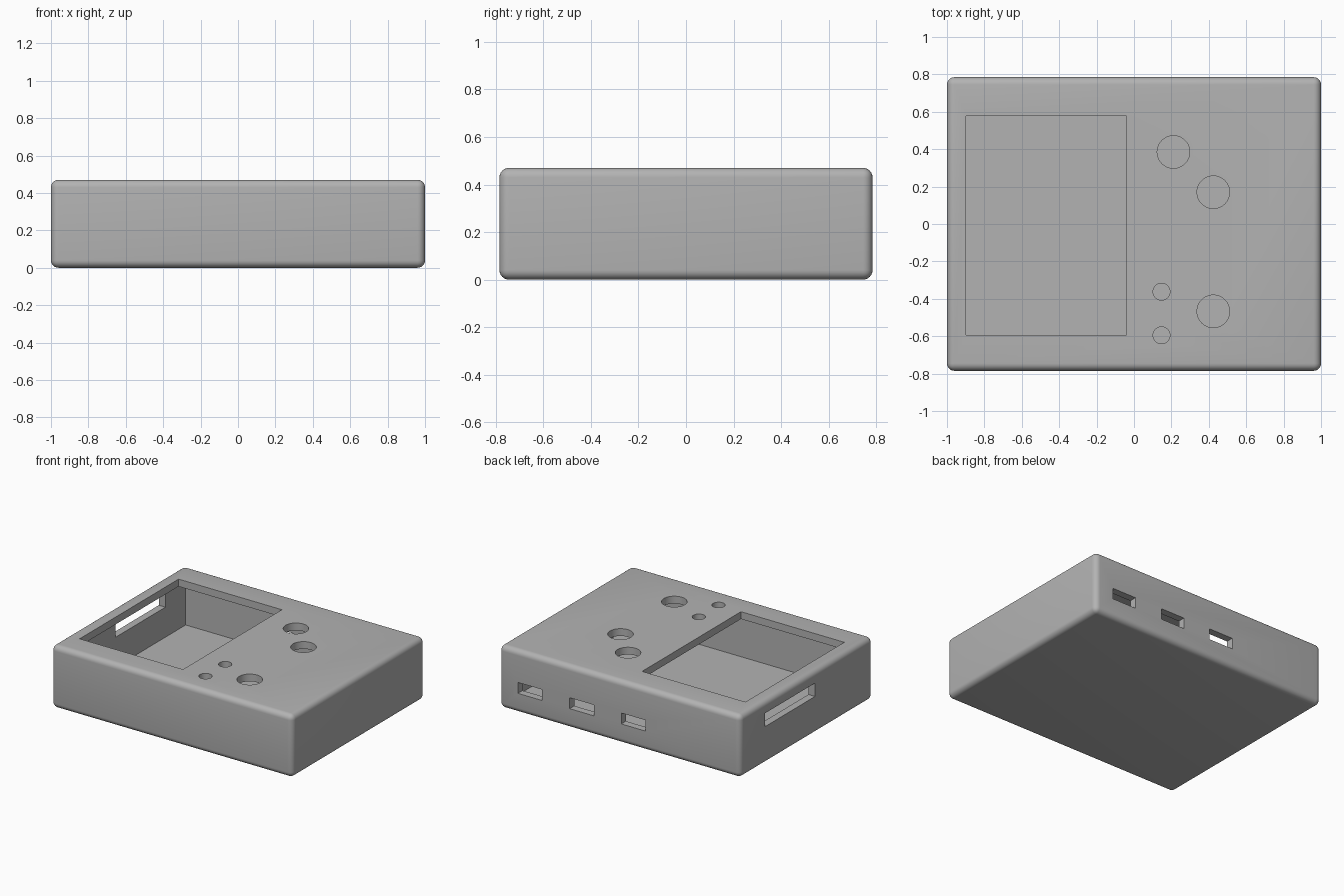
import bpy
import bmesh
import math
from mathutils import Matrix, Vector

default = bpy.data.objects.get("Cube")
if default:
    bpy.data.objects.remove(default, do_unlink=True)

W, D, H = 2.0, 1.57, 0.47   # outer size
T = 0.055                   # wall thickness
R = 0.04                    # outer edge radius

grey = bpy.data.materials.new("plain grey")
grey.use_nodes = True
colour = (0.45, 0.45, 0.45, 1)
grey.diffuse_color = colour
grey.node_tree.nodes["Principled BSDF"].inputs["Base Color"].default_value = colour


def finish(bm, name):
    mesh = bpy.data.meshes.new(name)
    bm.to_mesh(mesh)
    bm.free()
    mesh.materials.append(grey)
    obj = bpy.data.objects.new(name, mesh)
    bpy.context.collection.objects.link(obj)
    return obj


def box(name, low, high):
    low, high = Vector(low), Vector(high)
    bm = bmesh.new()
    place = Matrix.Translation((low + high) / 2) @ Matrix.Diagonal((high - low).to_4d())
    bmesh.ops.create_cube(bm, size=1, matrix=place)
    return finish(bm, name)


def drill(name, x, y, radius):
    bm = bmesh.new()
    bmesh.ops.create_cone(bm, cap_ends=True, segments=48, radius1=radius, radius2=radius,
                          depth=0.3, matrix=Matrix.Translation((x, y, H)))
    return finish(bm, name)


def apply_modifier(obj, mod):
    with bpy.context.temp_override(object=obj, active_object=obj):
        bpy.ops.object.modifier_apply(modifier=mod.name)


# Rounded outer case
case = box("case", (-W / 2, -D / 2, 0), (W / 2, D / 2, H))
bevel = case.modifiers.new("rounded edges", "BEVEL")
bevel.width, bevel.segments = R, 6
apply_modifier(case, bevel)

# Hollow inside and screen opening in the lid
cutters = [
    box("cavity", (-W / 2 + T, -D / 2 + T, T), (W / 2 - T, D / 2 - T, H - T)),
    box("screen_opening", (-0.897, -0.594, 0.3), (-0.04, 0.577, 0.6)),
    box("card_slot", (-1.1, -0.1, 0.28), (-0.85, 0.49, 0.38)),
]

# Three ports in the back wall
for x in (0.745, 0.315, -0.113):
    cutters.append(box("back_port", (x - 0.1, 0.6, 0.148), (x + 0.1, 0.9, 0.23)))

# Large and small button holes in the lid
for x, y in ((0.211, 0.385), (0.424, 0.17), (0.424, -0.467)):
    cutters.append(drill("large_hole", x, y, 0.087))
for y in (-0.362, -0.595):
    cutters.append(drill("small_hole", 0.147, y, 0.045))

for cutter in cutters:
    cut = case.modifiers.new("cut", "BOOLEAN")
    cut.operation, cut.solver, cut.object = "DIFFERENCE", "EXACT", cutter
    apply_modifier(case, cut)
    bpy.data.objects.remove(cutter, do_unlink=True)

# Smooth rounded edges, crisp openings
bpy.ops.object.select_all(action="DESELECT")
case.select_set(True)
bpy.context.view_layer.objects.active = case
bpy.ops.object.shade_smooth_by_angle(angle=math.radians(30))
